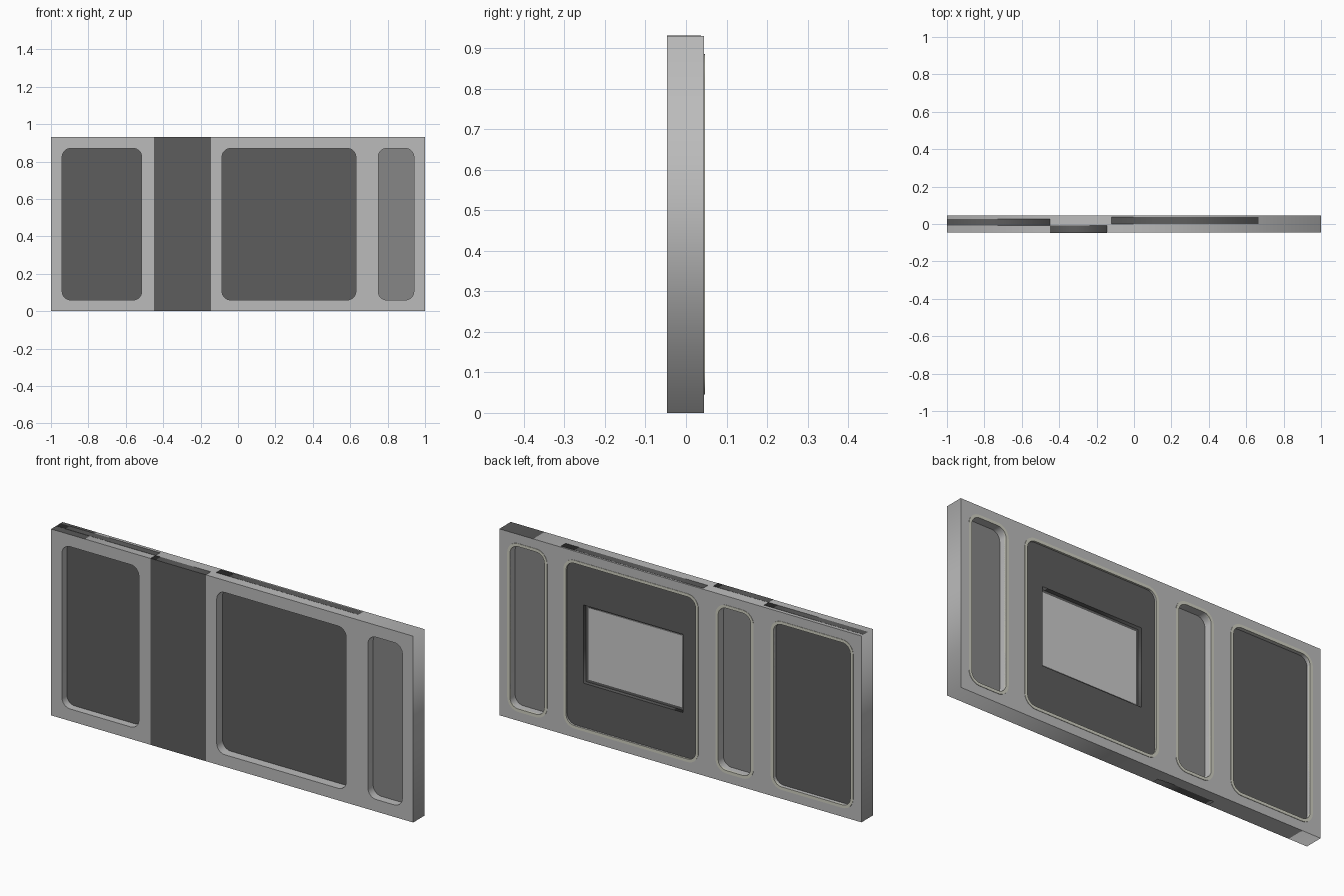
import bpy
from math import pi, sin, cos

if "Cube" in bpy.data.objects:
    bpy.data.objects.remove(bpy.data.objects["Cube"])

H = 0.93                      # wall height
Z0, Z1 = 0.06, 0.87           # opening bottom and top
FRONT, BACK = -0.0465, 0.0445
R = 0.045                     # opening corner radius
OPENINGS = {"left": (-0.94, -0.515), "narrow": (-0.39, -0.21),
            "wide": (-0.085, 0.63), "right": (0.75, 0.94)}


def material(name, r, g, b):
    m = bpy.data.materials.new(name)
    m.diffuse_color = (r, g, b, 1)
    m.use_nodes = True
    m.node_tree.nodes["Principled BSDF"].inputs["Base Color"].default_value = m.diffuse_color
    return m


WALL = material("wall_grey", 0.5, 0.5, 0.5)
DARK = material("dark_panel", 0.11, 0.11, 0.11)
PANE = material("pane_grey", 0.24, 0.24, 0.24)
TRIM = material("trim_cream", 0.62, 0.62, 0.53)
SCREEN = material("screen_grey", 0.75, 0.75, 0.75)


def rounded(x0, x1, z0, z1, r=0.0, steps=8):
    """Outline of a rectangle with optional rounded corners."""
    if r <= 0:
        return [(x0, z0), (x1, z0), (x1, z1), (x0, z1)]
    corners = [(x1 - r, z1 - r), (x0 + r, z1 - r), (x0 + r, z0 + r), (x1 - r, z0 + r)]
    return [(cx + r * cos((q + i / steps) * pi / 2), cz + r * sin((q + i / steps) * pi / 2))
            for q, (cx, cz) in enumerate(corners) for i in range(steps + 1)]


def plate(name, loops, y0, y1, mat):
    """Flat plate facing y, first loop is the outline and the rest are holes."""
    curve = bpy.data.curves.new(name, "CURVE")
    curve.dimensions = "2D"
    curve.fill_mode = "BOTH"
    curve.extrude = (y1 - y0) / 2
    for loop in loops:
        s = curve.splines.new("POLY")
        s.points.add(len(loop) - 1)
        for p, (x, z) in zip(s.points, loop):
            p.co = (x, z, 0, 1)
        s.use_cyclic_u = True
    curve.materials.append(mat)
    ob = bpy.data.objects.new(name, curve)
    bpy.context.collection.objects.link(ob)
    ob.rotation_euler = (pi / 2, 0, 0)
    ob.location.y = (y0 + y1) / 2
    bpy.ops.object.select_all(action="DESELECT")
    ob.select_set(True)
    bpy.context.view_layer.objects.active = ob
    bpy.ops.object.convert(target="MESH")
    return bpy.context.object


# Wall with four rounded openings
holes = [rounded(a, b, Z0, Z1, R) for a, b in OPENINGS.values()]
plate("wall", [rounded(-1, 1, 0, H)] + holes, FRONT, BACK, WALL)

# Raised trim around each opening on the back
for key, (a, b) in OPENINGS.items():
    w = 0.015
    plate(key + "_trim", [rounded(a - w, b + w, Z0 - w, Z1 + w, R + w),
                          rounded(a, b, Z0, Z1, R)], 0.036, 0.0465, TRIM)

# Dark full-height panels, their top edges showing on top of the wall
e = 0.0006
plate("left_panel", [rounded(-0.999, -0.45, 0.001, H + e)], -0.008, 0.027, DARK)
plate("front_panel", [rounded(-0.45, -0.145, 0, H + e)], FRONT - e, -0.008, DARK)
plate("wide_panel_front", [rounded(-0.12, 0.665, 0.001, H + e)], 0.0, 0.016, DARK)

# Back layer of the wide panel, with a recess holding the screen
plate("wide_panel_back", [rounded(-0.12, 0.665, 0.001, H + e),
                          rounded(-0.01, 0.54, 0.28, 0.67)], 0.016, 0.037, DARK)
plate("screen", [rounded(0.005, 0.525, 0.295, 0.655)], 0.01, 0.020, SCREEN)

# Thin panes inside the two narrow openings
for key in ("narrow", "right"):
    a, b = OPENINGS[key]
    plate(key + "_pane", [rounded(a - 0.01, b + 0.01, Z0 - 0.01, Z1 + 0.01)],
          -0.005, 0.005, PANE)
